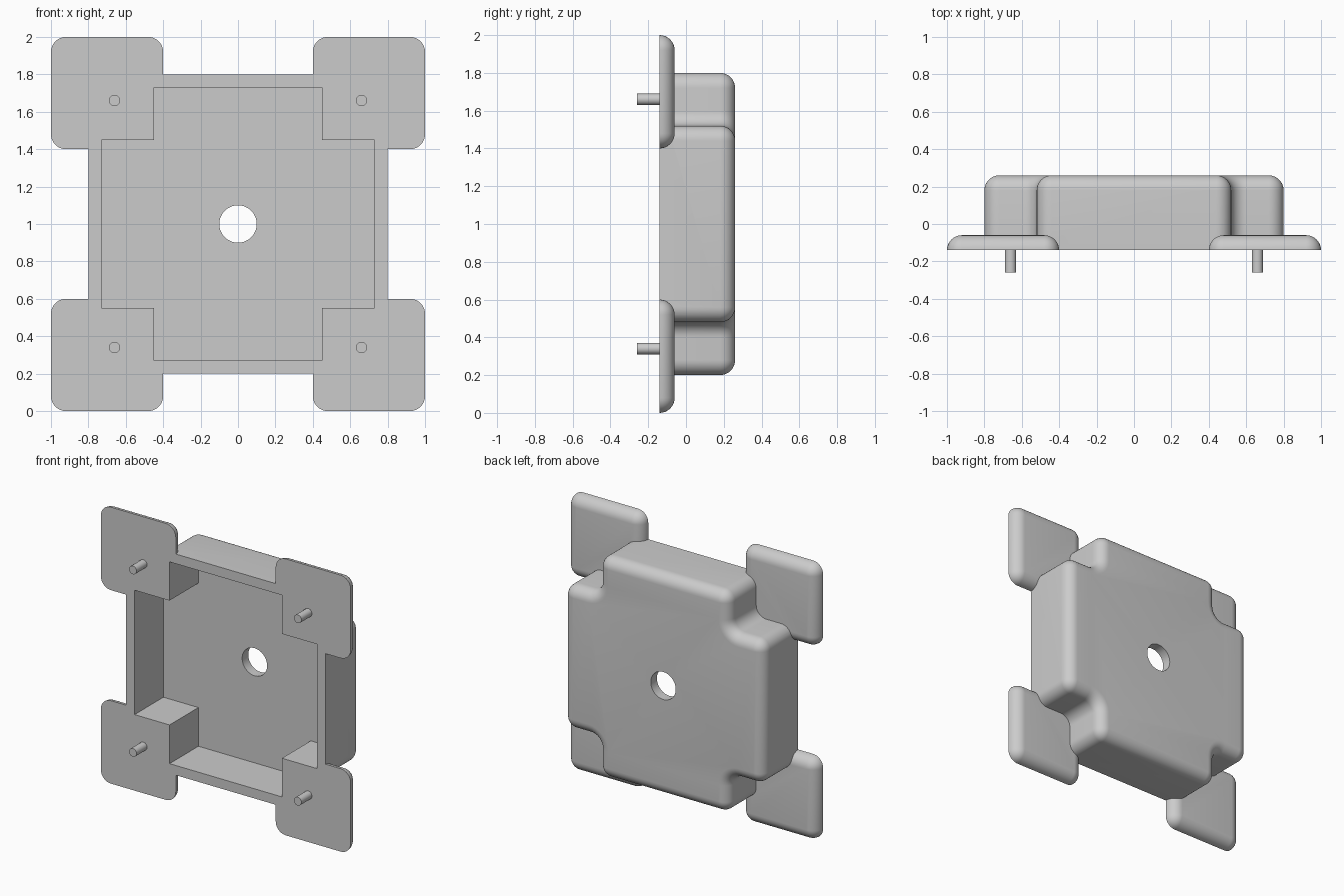
import bpy, bmesh
from math import cos, sin, pi, radians
from mathutils import Vector, Matrix

cube = bpy.data.objects.get("Cube")
if cube:
    bpy.data.objects.remove(cube, do_unlink=True)

FRONT, BACK, MID = -0.14, 0.26, 1.0    # front plane, back plane, centre height
RADIUS, WALL, STEPS = 0.08, 0.07, 8

grey = bpy.data.materials.new("light grey")
grey.use_nodes = True
grey.diffuse_color = (0.6, 0.6, 0.6, 1)
grey.node_tree.nodes["Principled BSDF"].inputs["Base Color"].default_value = grey.diffuse_color


def finish(name, bm):
    bmesh.ops.remove_doubles(bm, verts=bm.verts, dist=1e-5)
    bmesh.ops.recalc_face_normals(bm, faces=bm.faces)
    mesh = bpy.data.meshes.new(name)
    bm.to_mesh(mesh)
    bm.free()
    mesh.materials.append(grey)
    obj = bpy.data.objects.new(name, mesh)
    bpy.context.collection.objects.link(obj)
    return obj


def outline(corners, radius, inset):
    """Counter-clockwise outline with filleted corners, moved inwards by inset."""
    points = []
    for i, corner in enumerate(corners):
        p = Vector(corner)
        a = (p - Vector(corners[i - 1])).normalized()
        b = (Vector(corners[(i + 1) % len(corners)]) - p).normalized()
        convex = a.x * b.y - a.y * b.x > 0
        centre = p + (b - a) * radius
        r = radius - inset if convex else radius + inset
        for k in range(STEPS + 1 if radius else 1):
            t = k / STEPS * pi / 2
            if radius:
                points.append(centre + (a * sin(t) - b * cos(t)) * r)
            else:
                points.append(p + (b - a) * inset)
    return points


def block(name, corners, front, back, radius):
    """Extrude an outline along y, rolling the back edge over by radius."""
    levels = [(front, 0)]
    if radius:
        for k in range(STEPS + 1):
            t = k / STEPS * pi / 2
            levels.append((back - radius + radius * sin(t), radius * (1 - cos(t))))
    else:
        levels.append((back, 0))
    bm = bmesh.new()
    rings = [[bm.verts.new((p.x, y, MID + p.y)) for p in outline(corners, radius, inset)]
             for y, inset in levels]
    for low, high in zip(rings, rings[1:]):
        for i in range(len(low)):
            bm.faces.new((low[i - 1], low[i], high[i], high[i - 1]))
    bm.faces.new(rings[0])
    bm.faces.new(rings[-1])
    return finish(name, bm)


def cylinder(name, x, z, radius, front, back, sides):
    bm = bmesh.new()
    place = Matrix.Translation((x, (front + back) / 2, z)) @ Matrix.Rotation(pi / 2, 4, 'X')
    bmesh.ops.create_cone(bm, cap_ends=True, segments=sides, radius1=radius,
                          radius2=radius, depth=back - front, matrix=place)
    return finish(name, bm)


def cross(long, short):
    quarter = [(long, -short), (long, short), (short, short)]
    points = []
    for _ in range(4):
        points += quarter
        quarter = [(-y, x) for x, y in quarter]
    return points


def combine(target, tool, operation):
    tool.hide_render = True
    mod = target.modifiers.new(operation, 'BOOLEAN')
    mod.operation, mod.object, mod.solver = operation, tool, 'EXACT'
    bpy.ops.object.select_all(action='DESELECT')
    bpy.context.view_layer.objects.active = target
    target.select_set(True)
    bpy.ops.object.modifier_apply(modifier=mod.name)
    bpy.data.objects.remove(tool, do_unlink=True)


def smooth(obj):
    bpy.ops.object.select_all(action='DESELECT')
    bpy.context.view_layer.objects.active = obj
    obj.select_set(True)
    bpy.ops.object.shade_smooth_by_angle(angle=radians(30))


# Cross-shaped housing with rounded back
housing = block("housing", cross(0.8, 0.52), FRONT, BACK, RADIUS)

# Corner mounting tabs and their pins
for sx, side in ((1, "left"), (-1, "right")):
    for sz, level in ((1, "upper"), (-1, "lower")):
        cx, cz, h = 0.7 * sx, 0.7 * sz, 0.3
        square = [(cx - h, cz - h), (cx + h, cz - h), (cx + h, cz + h), (cx - h, cz + h)]
        tab = block("tab", square, FRONT, FRONT + RADIUS, RADIUS)
        combine(housing, tab, 'UNION')
        pin = cylinder(f"{level}_{side}_pin", 0.66 * sx, MID + 0.66 * sz,
                       0.03, -0.26, FRONT + 0.02, 24)
        smooth(pin)

# Open cavity and centre hole
cavity = block("cavity_cutter", cross(0.8 - WALL, 0.52 - WALL), FRONT - 0.2, BACK - WALL, 0)
combine(housing, cavity, 'DIFFERENCE')
hole = cylinder("hole_cutter", 0, MID, 0.1, 0, 0.5, 48)
combine(housing, hole, 'DIFFERENCE')
smooth(housing)
